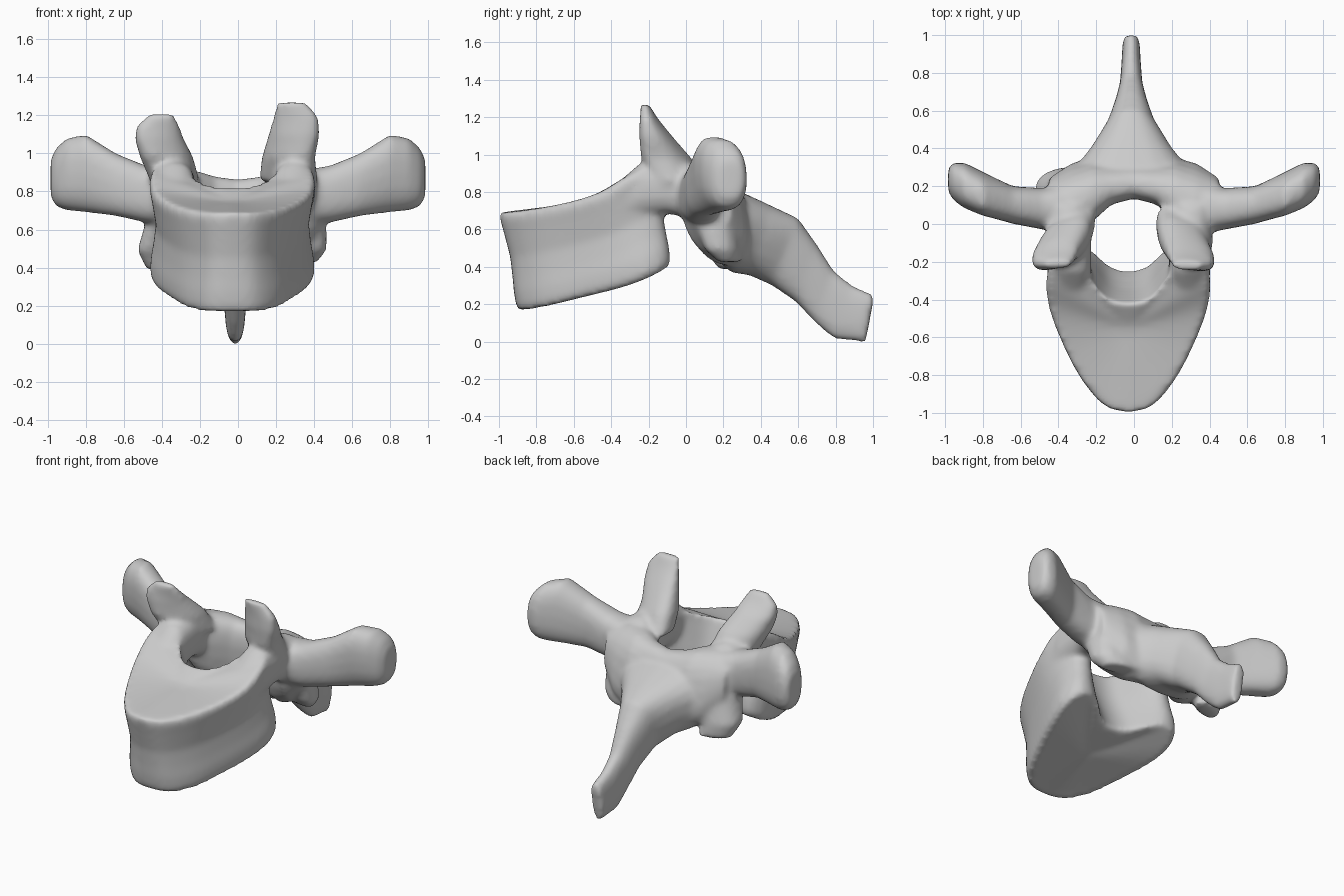
import bpy
import bmesh
from math import cos, sin, pi
from mathutils import Vector

cube = bpy.data.objects.get("Cube")
if cube:
    bpy.data.objects.remove(cube)

bm = bmesh.new()
SIDES = 20


def skin(rings):
    """Bridge closed rings of equal length and cap both ends."""
    loops = [[bm.verts.new(p) for p in ring] for ring in rings]
    for a, b in zip(loops, loops[1:]):
        for i in range(len(a)):
            j = (i + 1) % len(a)
            bm.faces.new((a[i], a[j], b[j], b[i]))
    bm.faces.new(loops[0][::-1])
    bm.faces.new(loops[-1])


def loft(sections):
    """Each section: centre and two half-axis vectors of a rounded ring."""
    rings = []
    for centre, u, v in sections:
        c, u, v = Vector(centre), Vector(u), Vector(v)
        ring = []
        for k in range(SIDES):
            a = 2 * pi * k / SIDES
            s, t = cos(a), sin(a)
            s = abs(s) ** 0.8 * (1 if s > 0 else -1)
            t = abs(t) ** 0.8 * (1 if t > 0 else -1)
            ring.append(c + u * s + v * t)
        rings.append(ring)
    skin(rings)


def outline(half, shift=-.03, steps=4):
    """Mirror a half outline and run a smooth closed curve through it."""
    other = [(-x, y, z) for x, y, z in half[-2:0:-1]]
    pts = [Vector((x + shift, y, z)) for x, y, z in half + other]
    n = len(pts)
    curve = []
    for i in range(n):
        a, b, c, d = (pts[(i + k) % n] for k in (-1, 0, 1, 2))
        for k in range(steps):
            t = k / steps
            curve.append(b + (c - a) * t / 2 + (a - b * 2.5 + c * 2 - d / 2) * t ** 2
                         + (b * 1.5 - c * 1.5 + d / 2 - a / 2) * t ** 3)
    return curve


# Heart-shaped body with dished end plates, narrow waist and rear lobes
upper = outline([(0, -1.0, .69), (.13, -.965, .69), (.255, -.82, .71), (.36, -.62, .75),
                 (.425, -.44, .81), (.435, -.29, .90), (.40, -.17, .94), (.31, -.14, .94),
                 (.22, -.27, .89), (.12, -.39, .84), (0, -.42, .825)])
lower = outline([(0, -.905, .165), (.13, -.88, .165), (.245, -.76, .185), (.34, -.55, .235),
                 (.415, -.33, .29), (.435, -.19, .34), (.39, -.095, .39), (.30, -.08, .41),
                 (.19, -.14, .38), (.1, -.215, .36), (0, -.24, .35)])
top_mid, low_mid = Vector((-.03, -.55, .745)), Vector((-.03, -.5, .27))
rings = [[low_mid.lerp(p, s) for p in lower] for s in (.1, .5, .85)]
for t, s in ((0, .95), (.07, .99), (.2, .985), (.35, .95), (.55, .92), (.8, .97), (.93, 1),
             (1, .97)):
    mid = low_mid.lerp(top_mid, t)
    ring = []
    for a, b in zip(lower, upper):
        p = a.lerp(b, t)
        d = p - mid
        ring.append(Vector((mid.x + d.x * s, mid.y + d.y * (1 + s) / 2, p.z)))
    rings.append(ring)
rings += [[top_mid.lerp(p, s) for p in upper] for s in (.85, .5, .1)]
skin(rings)

# Upper joint blades: the two sides differ (x, y, z, half width, half depth, twist)
left_blade = [(.265, -.03, .85, .155, .12, .05), (.265, -.105, .98, .14, .12, .05),
              (.295, -.163, 1.1, .135, .08, .03), (.305, -.198, 1.19, .12, .046, .015),
              (.28, -.22, 1.268, .08, .024, 0)]
right_blade = [(.33, -.03, .85, .13, .12, .05), (.375, -.105, .98, .14, .12, .05),
               (.415, -.158, 1.08, .13, .08, .03), (.42, -.19, 1.145, .115, .046, .015),
               (.402, -.215, 1.21, .062, .024, 0)]

for side, blade, flare in ((1, left_blade, -.01), (-1, right_blade, .055)):

    def stacked(rows, side=side):
        """Horizontal rings stacked upward, outer edge twisted forward."""
        loft([((side * x, y, z), (side * w, -twist, 0), (0, d, 0))
              for x, y, z, w, d, twist in rows])

    def across(rows, side=side):
        """Rings across x: x, y, z, half depth, half height, lean in y."""
        loft([((side * x, y, z), (0, d, 0), (0, lean, h)) for x, y, z, d, h, lean in rows])

    stacked(blade)

    # Pedicle from body to arch
    loft([((side * x - .02, y, z), (w, 0, 0), (0, 0, h)) for x, y, z, w, h in
          ((.31, -.40, .72, .09, .10), (.315, -.25, .81, .11, .14),
           (.315, -.1, .83, .11, .145), (.33, .1, .79, .11, .15))])

    # Transverse process flaring into a knobbed end
    across([(.32, .08, .77, .14, .14, 0), (.48, .08, .785, .11, .15, 0),
            (.64, .10, .835, .10, .165, 0), (.8, .16, .895, .115, .205, -.015),
            (.9, .205, .89, .12, .19, -.01), (.955, .225, .875, .1, .155, 0),
            (.984, .235, .87, .065, .10, 0)])

    # Lamina closing the canal
    across([(-.03, .235, .635, .09, .225, -.02), (.12, .22, .64, .11, .24, -.03),
            (.22, .18, .66, .16, .25, -.04), (.33, .14, .69, .17, .23, -.05),
            (.45, .12, .74, .12, .14, -.02)])

    # Lower joint process, a broad plate reaching lower on the flared side
    stacked([(.34, .14, .74, .11, .12, .02), (.36 + flare / 2, .17, .6, .11, .105, .03),
             (.365 + flare, .2, .49, .11, .09, .03),
             (.325 + flare, .24, .42 - flare * .6, .1, .055, .03)])

# Spinous process: top edge, bottom edge (y, z) and half width
spine = []
for ty, tz, by, bz, w in ((.2, .84, .14, .46, .30), (.32, .79, .24, .37, .31),
                          (.45, .73, .34, .355, .215), (.6, .66, .46, .30, .125),
                          (.70, .52, .59, .21, .085), (.79, .38, .69, .10, .06),
                          (.89, .30, .79, .015, .052), (1.008, .25, .96, -.005, .044)):
    spine.append(((-.015, (ty + by) / 2, (tz + bz) / 2), (w, 0, 0),
                  (0, (ty - by) / 2, (tz - bz) / 2)))
loft(spine)

# Fuse all parts into one smooth bone
bmesh.ops.recalc_face_normals(bm, faces=bm.faces)
mesh = bpy.data.meshes.new("vertebra")
bm.to_mesh(mesh)
bm.free()
bone = bpy.data.objects.new("vertebra", mesh)
bpy.context.collection.objects.link(bone)
bpy.context.view_layer.objects.active = bone
bone.select_set(True)

fuse = bone.modifiers.new("fuse", "REMESH")
fuse.mode = "VOXEL"
fuse.voxel_size = .016
soften = bone.modifiers.new("soften", "SMOOTH")
soften.factor = .5
soften.iterations = 12
for name in ("fuse", "soften"):
    bpy.ops.object.modifier_apply(modifier=name)
bpy.ops.object.shade_smooth()

bone_grey = bpy.data.materials.new("bone grey")
bone_grey.use_nodes = True
colour = (.6, .6, .6, 1)
bone_grey.diffuse_color = colour
bone_grey.node_tree.nodes["Principled BSDF"].inputs["Base Color"].default_value = colour
bone.data.materials.clear()
bone.data.materials.append(bone_grey)
